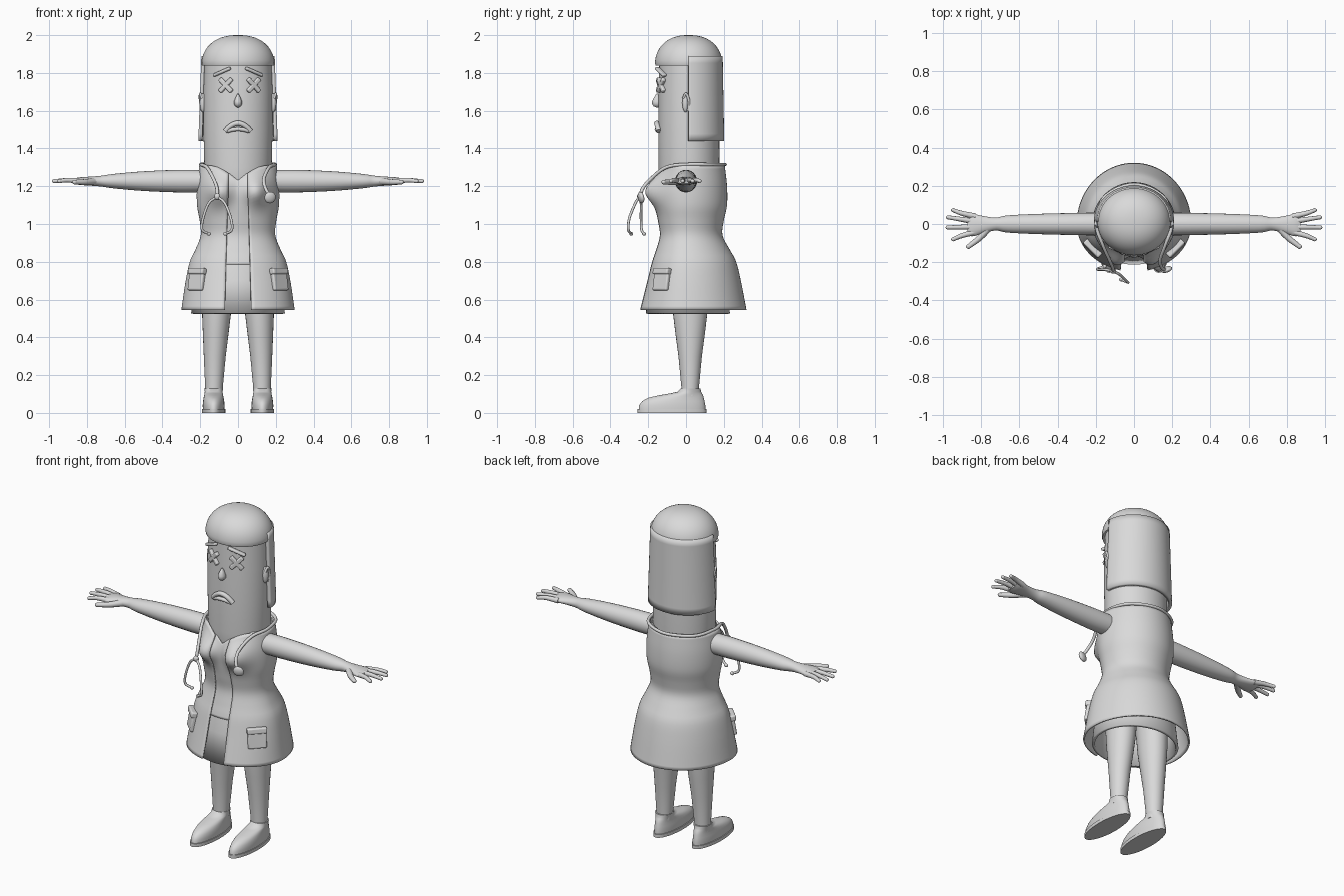
import bpy, bmesh, math
from mathutils import Vector

if "Cube" in bpy.data.objects:
    bpy.data.objects.remove(bpy.data.objects["Cube"], do_unlink=True)

TAU = math.tau
GREY = (0.7, 0.7, 0.7, 1)
clay = bpy.data.materials.new("plain_grey")
clay.use_nodes = True
clay.diffuse_color = GREY
clay.node_tree.nodes["Principled BSDF"].inputs["Base Color"].default_value = GREY


def finish(name, mesh, angle=40, thickness=0, bevel=0):
    mesh.materials.clear()
    mesh.materials.append(clay)
    obj = bpy.data.objects.new(name, mesh)
    bpy.context.collection.objects.link(obj)
    if thickness:
        mod = obj.modifiers.new("thickness", "SOLIDIFY")
        mod.thickness, mod.offset = thickness, 0
    if bevel:
        mod = obj.modifiers.new("rounding", "BEVEL")
        mod.width, mod.segments = bevel, 3
    bpy.ops.object.select_all(action="DESELECT")
    obj.select_set(True)
    bpy.context.view_layer.objects.active = obj
    bpy.ops.object.shade_smooth_by_angle(angle=math.radians(angle))
    return obj


def loft(name, rings, closed=True, caps=True, **options):
    """Skin a list of equally sized rings."""
    bm = bmesh.new()
    rows = [[bm.verts.new(p) for p in ring] for ring in rings]
    count = len(rows[0])
    for low, high in zip(rows, rows[1:]):
        for j in range(count if closed else count - 1):
            k = (j + 1) % count
            bm.faces.new((low[j], low[k], high[k], high[j]))
    if caps:
        bm.faces.new(rows[0])
        bm.faces.new(rows[-1])
    bmesh.ops.recalc_face_normals(bm, faces=bm.faces[:])
    mesh = bpy.data.meshes.new(name)
    bm.to_mesh(mesh)
    bm.free()
    return finish(name, mesh, **options)


def resample(points, steps=6):
    """Smooth curve through the given points."""
    pts = [Vector(p) for p in points]
    pts = [pts[0] * 2 - pts[1]] + pts + [pts[-1] * 2 - pts[-2]]
    out = []
    for a, b, c, d in zip(pts, pts[1:], pts[2:], pts[3:]):
        for i in range(steps):
            t = i / steps
            out.append(b + (c - a) * (t / 2) + (a * 2 - b * 5 + c * 4 - d) * (t * t / 2)
                       + (b * 3 - a - c * 3 + d) * (t ** 3 / 2))
    return out + [pts[-2]]


def tube(name, points, radius, tip=1.0):
    path = resample(points)
    curve = bpy.data.curves.new(name, "CURVE")
    curve.dimensions = "3D"
    curve.bevel_depth, curve.bevel_resolution, curve.use_fill_caps = radius, 3, True
    spline = curve.splines.new("POLY")
    spline.points.add(len(path) - 1)
    for i, (target, p) in enumerate(zip(spline.points, path)):
        target.co = (*p, 1)
        target.radius = 1 + (tip - 1) * i / (len(path) - 1)
    temp = bpy.data.objects.new(name + "_path", curve)
    bpy.context.collection.objects.link(temp)
    bpy.context.view_layer.update()
    mesh = bpy.data.meshes.new_from_object(temp.evaluated_get(bpy.context.evaluated_depsgraph_get()))
    bpy.data.objects.remove(temp)
    return finish(name, mesh, 60)


def box(name, place, size, turn, bevel):
    bm = bmesh.new()
    bmesh.ops.create_cube(bm, size=1)
    bmesh.ops.scale(bm, vec=size, verts=bm.verts)
    mesh = bpy.data.meshes.new(name)
    bm.to_mesh(mesh)
    bm.free()
    obj = finish(name, mesh, bevel=bevel)
    obj.location, obj.rotation_euler = place, turn
    return obj


def ball(name, place, size, turn=(0, 0, 0)):
    bm = bmesh.new()
    bmesh.ops.create_uvsphere(bm, u_segments=24, v_segments=12, radius=1)
    bmesh.ops.scale(bm, vec=size, verts=bm.verts)
    mesh = bpy.data.meshes.new(name)
    bm.to_mesh(mesh)
    bm.free()
    obj = finish(name, mesh, 60)
    obj.location, obj.rotation_euler = place, turn


def oval(cx, cy, z, rx, ry, count=40):
    return [(cx + rx * math.sin(TAU * j / count), cy - ry * math.cos(TAU * j / count), z) for j in range(count)]


# Body profile: height, half width, front depth, back depth
PROFILE = resample([(.545, .295, .245, .315), (.7, .272, .205, .285), (.8, .25, .18, .26),
                    (.86, .222, .16, .228), (.94, .192, .14, .188), (1.02, .198, .15, .195),
                    (1.1, .212, .16, .212), (1.2, .212, .165, .212), (1.31, .2, .13, .2)])


def body(angle, z, scale=1.0):
    for a, b in zip(PROFILE, PROFILE[1:]):
        if z <= b[0]:
            break
    row = a.lerp(b, (z - a[0]) / (b[0] - a[0]))
    c = math.cos(angle)
    x, y = row[1] * math.sin(angle), -c * (row[2] if c > 0 else row[3])
    if c > 0:
        y -= .062 * math.exp(-((abs(x) - .1) / .06) ** 2 - ((z - 1.17) / .07) ** 2)
    return x * scale, y * scale, z


def neckline(angle):
    if math.cos(angle) < 0:
        return 1.31
    return 1.23 + .08 * math.sin(min(1, abs(math.sin(angle)) / .8) * math.pi / 2)


# Open coat and the shirt beneath it
coat, shirt = [], []
for i in range(41):
    t = i / 40
    start = math.asin((.07 - .02 * t) / body(math.pi / 2, .545 + .73 * t)[0])
    spread = [start + (TAU - 2 * start) * j / 80 for j in range(81)]
    coat.append([body(a, .545 + t * (neckline(a) - .545)) for a in spread])
    around = [TAU * j / 80 for j in range(80)]
    shirt.append([body(a, .785 + t * (neckline(a) - .785), .93) for a in around])
loft("coat", coat, closed=False, caps=False, thickness=.01)
loft("shirt", shirt, caps=False, thickness=.006)

# Skirt, open below
loft("skirt", [oval(0, .01, z, rx, ry, 64) for z, rx, ry in
               ((.525, .24, .215), (.7, .225, .19), (.82, .2, .165), (.9, .165, .14))],
     caps=False, thickness=.016)

# Head and hair
loft("head", [oval(0, .015, z, rx, ry, 64) for z, rx, ry in
              ((1.15, .16, .14), (1.22, .172, .157), (1.3, .178, .161), (1.5, .183, .162),
               (1.7, .183, .16), (1.9, .175, .155))])
dome = [oval(0, .012, 1.845, .17, .15, 64), oval(0, .012, 1.838, .188, .172, 64)]
for i in range(16):
    a = i / 15 * math.pi / 2
    s = max(math.cos(a), .03) ** .85
    dome.append(oval(0, .014, 1.85 + .15 * math.sin(a), .192 * s, .178 * s, 64))
loft("hair_cap", dome, angle=60)
back_hair = []
for i in range(13):
    t = i / 12
    back_hair.append([((.2 - .016 * t) * math.cos(a), .012 + (.18 - .008 * t) * math.sin(a), 1.44 + .45 * t)
                      for a in (math.pi * j / 40 for j in range(41))])
loft("back_hair", back_hair, closed=False, caps=False, thickness=.02)


def face_y(x):
    return .015 - .161 * math.sqrt(1 - (x / .183) ** 2)


def face_turn(x):
    return math.atan2(face_y(x + .001) - face_y(x - .001), .002)


# Facial features
for x in (-.065, .083):
    for roll in (-.8, .8):
        box("crossed_eye_bar", (x, face_y(x) - .003, 1.735), (.095, .022, .024), (0, roll, face_turn(x)), .006)
for side in (-1, 1):
    x = side * .085
    box("eyebrow", (x, face_y(x) - .006, 1.806), (.105, .026, .017), (0, side * .38, face_turn(x)), .007)
    ball("ear", (side * .186, -.003, 1.642), (.017, .017, .05))
    tube("ear_rim", [(side * .19, .012, 1.6), (side * .2, .016, 1.65), (side * .2, 0, 1.69),
                     (side * .192, -.014, 1.665)], .007)
loft("nose", [oval(0, -.153, z, r, r * 1.25, 20) for z, r in
              ((1.618, .005), (1.623, .014), (1.635, .021), (1.65, .021), (1.67, .013), (1.69, .003))], angle=60)
for name, middle, end, half, r in (("upper_lip", 1.534, 1.492, .067, .014), ("lower_lip", 1.502, 1.492, .055, .011)):
    xs = [half * k / 3 for k in range(-3, 4)]
    tube(name, [(x, face_y(x) - .009, middle - (middle - end) * (x / half) ** 2) for x in xs], r)

for side in (-1, 1):
    # Arm and palm
    arm = resample([(.15, .06, .058), (.3, .058, .06), (.5, .053, .052), (.66, .045, .038), (.72, .034, .029),
                    (.78, .043, .024), (.84, .058, .02), (.87, .05, .013)], 4)
    loft("arm", [[(side * x, ry * math.cos(TAU * j / 24) - max(0, x - .72) * .05,
                   1.227 + rz * math.sin(TAU * j / 24)) for j in range(24)] for x, ry, rz in arm], angle=60)
    # Fingers and thumb
    for y0, x1, y1 in ((.04, .945, .072), (.013, .972, .035), (-.015, .974, -.018), (-.042, .945, -.08)):
        tube("finger", [(side * .83, y0, 1.227), (side * .9, (y0 + y1) / 2, 1.232), (side * x1, y1, 1.227)], .0155, .65)
        ball("fingertip", (side * x1, y1, 1.227), (.011, .0105, .0105))
    tube("thumb", [(side * .76, -.02, 1.225), (side * .81, -.075, 1.222), (side * .865, -.118, 1.222)], .02, .6)
    ball("thumb_tip", (side * .865, -.118, 1.222), (.013, .012, .012))

    # Leg
    leg = ((.09, .128, .046, .046), (.14, .127, .047, .047), (.3, .123, .058, .062),
           (.42, .118, .068, .078), (.52, .114, .076, .09), (.7, .108, .085, .1))
    loft("leg", [oval(side * cx, .022, z, rx, ry, 28) for z, cx, rx, ry in leg])

    # Shoe: height, toe, heel, half width
    shoe = ((.018, -.25, .102, .057), (.04, -.248, .102, .058), (.062, -.232, .098, .056), (.08, -.2, .094, .053),
            (.094, -.14, .09, .05), (.104, -.08, .084, .048), (.112, -.045, .08, .047), (.128, -.03, .077, .05))
    loft("shoe", [oval(side * .129, (a + b) / 2, z, w, (b - a) / 2) for z, a, b, w in shoe], angle=50)
    loft("sole", [oval(side * .129, -.074, z, .062, .182) for z in (0, .02)])

    # Coat pocket and flap
    turn = (-.16, 0, side * .79)
    box("pocket", (side * .219, -.129, .7), (.105, .026, .105), turn, .008)
    box("pocket_flap", (side * .216, -.127, .75), (.112, .036, .034), turn, .008)

# Stethoscope: neck tube, chest disc and headset
neck = [(.17, -.243, 1.145), (.145, -.228, 1.19), (.137, -.185, 1.24), (.165, -.105, 1.3), (.197, 0, 1.315),
        (.155, .14, 1.315), (0, .207, 1.315), (-.155, .14, 1.315), (-.197, 0, 1.315), (-.165, -.105, 1.3),
        (-.13, -.185, 1.24), (-.112, -.228, 1.19), (-.11, -.245, 1.145)]
tube("stethoscope_tube", neck, .009)
ball("chest_disc", (.17, -.238, 1.14), (.031, .015, .031), (.2, 0, .3))
ball("tube_joint", (-.11, -.245, 1.145), (.016, .014, .018))
outer = [(-.11, -.245, 1.145), (-.155, -.238, 1.11), (-.185, -.238, 1.03), (-.19, -.235, .97), (-.155, -.222, .948)]
inner = [(-.11, -.245, 1.145), (-.07, -.268, 1.11), (-.038, -.3, 1.03), (-.033, -.305, .97), (-.066, -.29, .948)]
for path in (outer, inner):
    tube("headset_arm", path, .007)
    ball("earpiece", path[-1], (.012, .01, .01))
